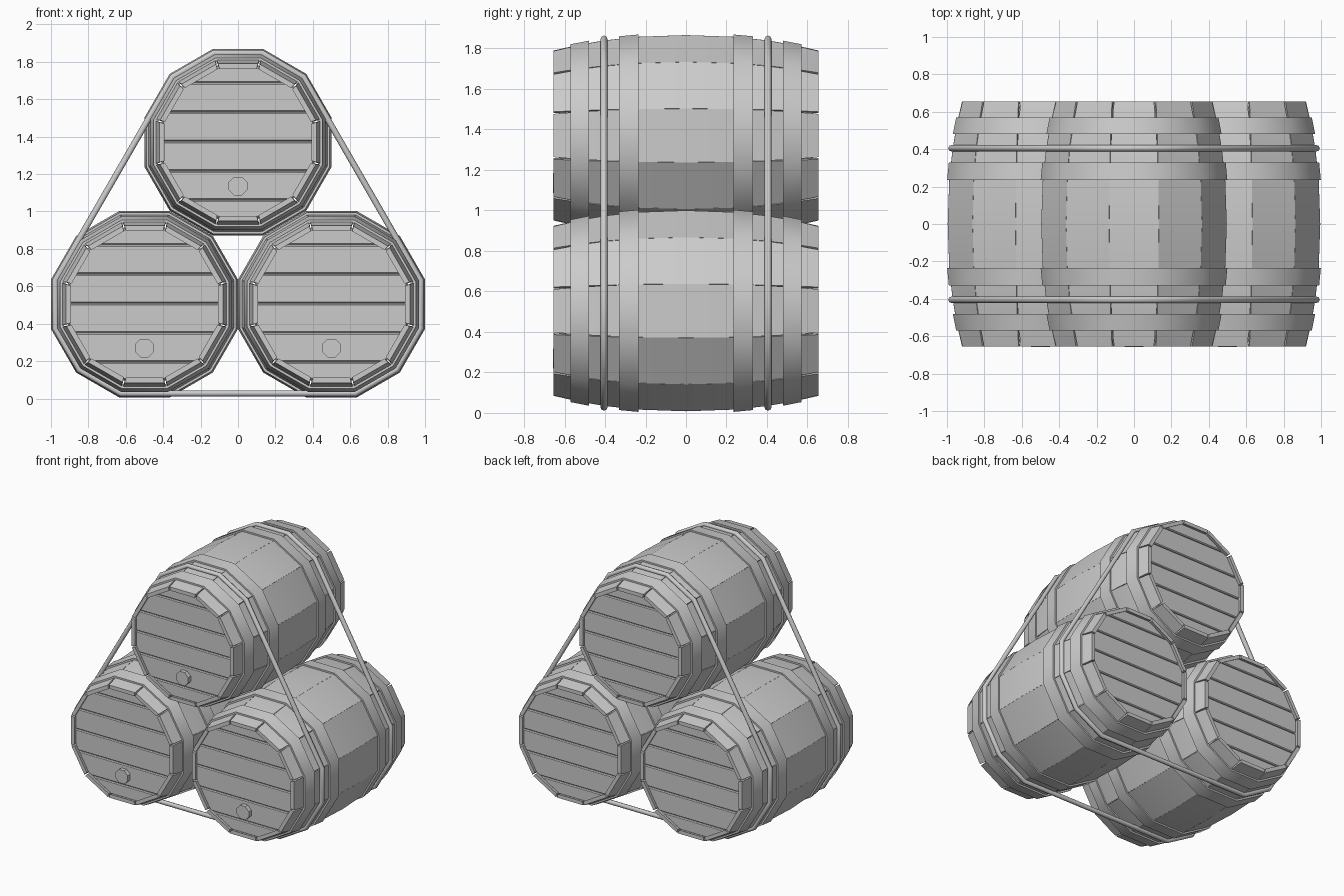
import bpy, bmesh, math
from mathutils import Vector

if "Cube" in bpy.data.objects:
    bpy.data.objects.remove(bpy.data.objects["Cube"])

N = 12
STEP = 2 * math.pi / N
HALF = 0.654
HEAD = 0.628
T = math.tan(STEP / 2)
CENTRES = {"left": (-0.5, 0.504), "right": (0.5, 0.504), "top": (0.0, 1.37)}


def bulge(y):
    """Distance from barrel axis to the stave face at position y."""
    return 0.496 - 0.076 * (abs(y) / HALF) ** 2.2


def to_mesh(bm, name, angle=None):
    bmesh.ops.recalc_face_normals(bm, faces=bm.faces[:])
    me = bpy.data.meshes.new(name)
    bm.to_mesh(me)
    bm.free()
    if angle:
        me.shade_smooth()
        me.set_sharp_from_angle(angle=math.radians(angle))
    return me


def ngon(apothem, y, n=N, cx=0.0, cz=0.0):
    r = apothem / math.cos(math.pi / n)
    return [(cx + r * math.cos((i + 0.5) * 2 * math.pi / n), y,
             cz + r * math.sin((i + 0.5) * 2 * math.pi / n)) for i in range(n)]


def skin(bm, rings, caps=False, loop=False):
    """Bridge successive vertex rings."""
    vs = [[bm.verts.new(p) for p in ring] for ring in rings]
    n = len(vs[0])
    pairs = list(zip(vs, vs[1:])) + ([(vs[-1], vs[0])] if loop else [])
    for a, b in pairs:
        for i in range(n):
            j = (i + 1) % n
            bm.faces.new((a[i], a[j], b[j], b[i]))
    if caps:
        bm.faces.new(vs[0])
        bm.faces.new(vs[-1])


def chamfer(bm, offset, limit=45):
    """Bevel every sharp edge with one flat segment."""
    bmesh.ops.recalc_face_normals(bm, faces=bm.faces[:])
    edges = [e for e in bm.edges if e.calc_face_angle(0) > math.radians(limit)]
    bmesh.ops.bevel(bm, geom=edges, offset=offset, segments=1, profile=0.5,
                    affect="EDGES", clamp_overlap=True)


# Staves: twelve bent planks whose seams open towards the ends
def stave_mesh():
    bm = bmesh.new()
    for k in range(N):
        c, s = math.cos(k * STEP), math.sin(k * STEP)
        rings = []
        for y in (-HALF, -0.53, -0.4, -0.24, 0, 0.24, 0.4, 0.53, HALF):
            out = bulge(y)
            inn = out - 0.027
            gap = 0.0003 + 0.0055 * (abs(y) / HALF) ** 3
            flat = ((out, -out * T + gap), (out, out * T - gap),
                    (inn, inn * T - gap), (inn, -inn * T + gap))
            rings.append([(r * c - w * s, y, r * s + w * c) for r, w in flat])
        skin(bm, rings, caps=True)
    return to_mesh(bm, "staves", 20)


# Hoops: four metal bands following the bulge
def hoop_mesh():
    bm = bmesh.new()
    for side in (-1, 1):
        for y0, y1 in ((0.235, 0.33), (0.48, 0.57)):
            prof = [(y0, -0.01), (y0, 0.011), (y1, 0.011), (y1, -0.01)]
            skin(bm, [ngon(bulge(y) + d, side * y) for y, d in prof], loop=True)
    return to_mesh(bm, "hoops", 40)


# Heads: six chamfered planks set into each end, cut from a twelve-sided disc, over a backing
def head_mesh():
    bm = bmesh.new()
    for side in (-1, 1):
        skin(bm, [ngon(0.41, side * 0.59), ngon(0.41, side * (HEAD - 0.014))], caps=True)
        for k in range(-3, 3):
            tmp = bmesh.new()
            skin(tmp, [ngon(0.404, side * 0.6), ngon(0.404, side * HEAD)], caps=True)
            for z, d in ((k * 0.157 + 0.006, -1), ((k + 1) * 0.157 + 0.002, 1)):
                geom = tmp.verts[:] + tmp.edges[:] + tmp.faces[:]
                cut = bmesh.ops.bisect_plane(tmp, geom=geom, plane_co=(0, 0, z),
                                             plane_no=(0, 0, d), clear_outer=True)
                edges = [e for e in cut["geom_cut"] if isinstance(e, bmesh.types.BMEdge)]
                if edges:
                    bmesh.ops.holes_fill(tmp, edges=edges, sides=0)
            chamfer(tmp, 0.006)
            me = bpy.data.meshes.new("plank")
            tmp.to_mesh(me)
            tmp.free()
            bm.from_mesh(me)
            bpy.data.meshes.remove(me)
    return to_mesh(bm, "heads")


# Bung: small eight-sided plug low on the front head
def bung_mesh():
    bm = bmesh.new()
    skin(bm, [ngon(0.05, y, 8, 0, -0.235) for y in (-0.61, -0.658)], caps=True)
    return to_mesh(bm, "bung")


# Stack of three barrels
parts = {"staves": stave_mesh(), "hoops": hoop_mesh(), "heads": head_mesh(), "bung": bung_mesh()}
for where, (x, z) in CENTRES.items():
    for part, me in parts.items():
        ob = bpy.data.objects.new(f"{where}_barrel_{part}", me)
        ob.location = (x, 0, z)
        bpy.context.collection.objects.link(ob)

# Ropes: round cords wrapped tightly around the whole stack
ROPE_APOTHEM = 0.477
path = []
for where, first in (("right", 9), ("top", 1), ("left", 5)):
    x, z = CENTRES[where]
    r = ROPE_APOTHEM / math.cos(STEP / 2)
    for i in range(first, first + 4):
        a = (i + 0.5) * STEP
        path.append(Vector((x + r * math.cos(a), 0, z + r * math.sin(a))))
for name, y in (("front_rope", -0.405), ("back_rope", 0.405)):
    cu = bpy.data.curves.new(name, "CURVE")
    cu.dimensions = "3D"
    cu.bevel_depth = 0.017
    cu.bevel_resolution = 2
    sp = cu.splines.new("POLY")
    sp.points.add(len(path) - 1)
    for p, v in zip(sp.points, path):
        p.co = (v.x, y, v.z, 1)
    sp.use_cyclic_u = True
    bpy.context.collection.objects.link(bpy.data.objects.new(name, cu))
